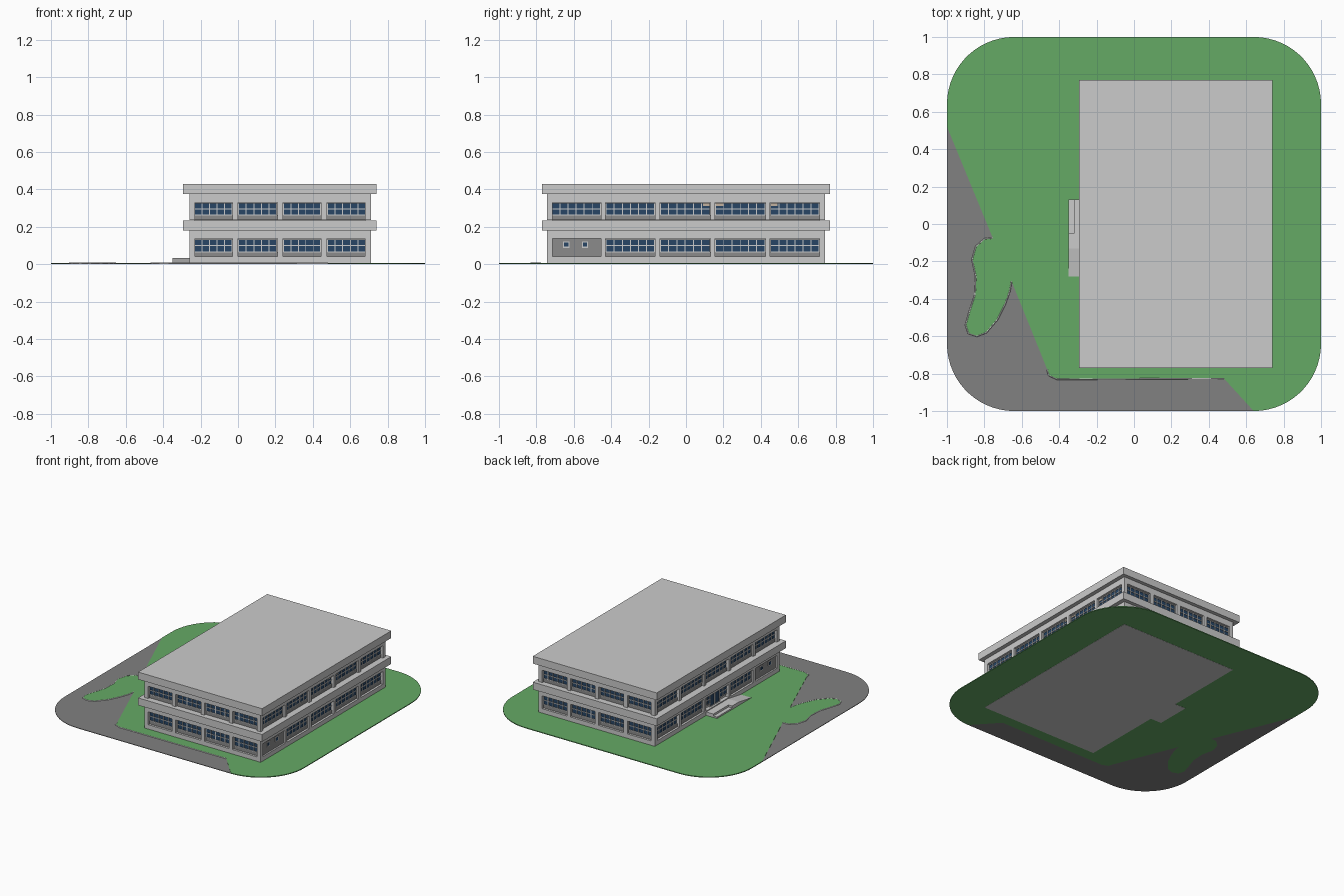
import bpy, bmesh, math

if "Cube" in bpy.data.objects:
    bpy.data.objects.remove(bpy.data.objects["Cube"])


def material(name, rgb):
    m = bpy.data.materials.new(name)
    m.diffuse_color = (*rgb, 1)
    m.use_nodes = True
    m.node_tree.nodes["Principled BSDF"].inputs["Base Color"].default_value = m.diffuse_color
    return m


GREEN = material("grass", (0.13, 0.40, 0.13))
ASPHALT = material("asphalt", (0.22, 0.22, 0.22))
GLASS = material("glass", (0.02, 0.06, 0.13))
DARK = material("panel", (0.26, 0.26, 0.26))
TAN = material("blind", (0.55, 0.45, 0.35))

parts = {}


def box(part, x0, x1, y0, y1, z0, z1):
    """Add a box to the mesh of a named part."""
    bm = parts.setdefault(part, bmesh.new())
    v = [bm.verts.new((x, y, z)) for z in (z0, z1)
         for x, y in ((x0, y0), (x1, y0), (x1, y1), (x0, y1))]
    for f in ((3, 2, 1, 0), (4, 5, 6, 7), (0, 1, 5, 4), (1, 2, 6, 5), (2, 3, 7, 6), (3, 0, 4, 7)):
        bm.faces.new([v[i] for i in f])


def side_box(part, side, u0, u1, d0, d1, z0, z1):
    """Box on a facade: u runs along the wall, d points outward from it."""
    if side in ("front", "back"):
        s, w = (-1, -0.743) if side == "front" else (1, 0.743)
        a, b = sorted((w + s * d0, w + s * d1))
        box(part, u0, u1, a, b, z0, z1)
    else:
        s, w = (-1, -0.26) if side == "left" else (1, 0.71)
        a, b = sorted((w + s * d0, w + s * d1))
        box(part, a, b, u0, u1, z0, z1)


def prism(name, pts, z0, z1, mat=None):
    """Extrude a flat outline upward."""
    bm = bmesh.new()
    f = bm.faces.new([bm.verts.new((x, y, z0)) for x, y in pts])
    top = bmesh.ops.extrude_face_region(bm, geom=[f], use_keep_orig=True)["geom"]
    bmesh.ops.translate(bm, vec=(0, 0, z1 - z0),
                        verts=[g for g in top if isinstance(g, bmesh.types.BMVert)])
    finish(name, bm, mat)


def finish(name, bm, mat=None):
    bmesh.ops.recalc_face_normals(bm, faces=bm.faces)
    me = bpy.data.meshes.new(name)
    bm.to_mesh(me)
    bm.free()
    ob = bpy.data.objects.new(name, me)
    bpy.context.collection.objects.link(ob)
    if mat:
        me.materials.append(mat)


def window(side, u0, u1, z0, z1, cols, rows):
    """Glazing with a frame and muntins."""
    side_box("window_glass", side, u0, u1, -0.03, -0.019, z0, z1)
    t = 0.0025
    for i in range(cols + 1):
        u = u0 + (u1 - u0) * i / cols
        side_box("window_frames", side, u - t, u + t, -0.025, -0.014, z0, z1)
    for j in range(rows + 1):
        z = z0 + (z1 - z0) * j / rows
        side_box("window_frames", side, u0, u1, -0.025, -0.0145, z - t, z + t)


# core and overhanging slabs
box("building_core", -0.232, 0.682, -0.715, 0.715, 0, 0.40)
box("floor_slab", -0.295, 0.74, -0.77, 0.77, 0.18, 0.235)
box("roof_slab", -0.295, 0.74, -0.77, 0.77, 0.375, 0.43)

# facades: walls, piers and window bays
BAYS = {"short": [(-0.235, -0.03), (0.0, 0.21), (0.24, 0.445), (0.475, 0.685)],
        "long": [(-0.72, -0.455), (-0.43, -0.165), (-0.14, 0.13), (0.155, 0.425), (0.45, 0.715)]}
for side in ("front", "back", "left", "right"):
    long = side in ("left", "right")
    bays = BAYS["long" if long else "short"]
    ends = (-0.743, 0.743) if long else (-0.26, 0.71)
    for floor, (base, sill, head, top) in enumerate(((0, 0.04, 0.137, 0.18),
                                                   (0.235, 0.237, 0.33, 0.375))):
        if sill - base > 0.01:
            side_box("wall_bands", side, *ends, -0.03, 0, base, sill)
        side_box("wall_bands", side, *ends, -0.03, 0, head, top)
        edges = [ends[0]] + [u for b in bays for u in b] + [ends[1]]
        for a, b in zip(edges[::2], edges[1::2]):
            side_box("piers", side, a, b, -0.03, 0, sill, head)
        for i, (a, b) in enumerate(bays):
            if floor == 0 and long and i == 0:
                # closed bay with two small windows
                side_box("closed_panels", side, a, b, -0.03, -0.012, sill, head)
                for c in (-0.64, -0.54):
                    side_box("small_frames", side, c - 0.017, c + 0.017, -0.02, -0.007, 0.088, 0.122)
                    side_box("window_glass", side, c - 0.011, c + 0.011, -0.02, -0.005, 0.094, 0.116)
            elif floor == 0 and side == "left" and i == 2:
                # glazed entrance between side windows
                window(side, a, -0.05, 0.066, head - 0.003, 2, 2)
                window(side, -0.05, 0.06, sill, head - 0.003, 2, 1)
                window(side, 0.06, b, 0.066, head - 0.003, 2, 2)
            else:
                side_box("sill_panels", side, a, b, -0.03, -0.016, sill, sill + 0.026)
                window(side, a + 0.003, b - 0.003, sill + 0.026, head - 0.004, 6 if long else 5, 2)

# blinds in a few upper windows
for a, b in ((0.09, 0.125), (0.16, 0.20), (0.455, 0.49)):
    side_box("blinds", "right", a, b, -0.02, -0.0165, 0.312, 0.324)

# entrance landing, steps and ramp
box("entrance_steps", -0.32, -0.23, -0.13, 0.13, 0, 0.033)
box("entrance_steps", -0.35, -0.32, -0.05, 0.13, 0, 0.018)
box("entrance_steps", -0.35, -0.32, -0.13, -0.05, 0, 0.033)
bm = bmesh.new()
ends = [[bm.verts.new((x, y, z)) for y, z in ((-0.28, 0.003), (-0.13, 0.003), (-0.13, 0.033), (-0.28, 0.008))]
        for x in (-0.35, -0.25)]
for e in ends:
    bm.faces.new(e)
for i in range(4):
    j = (i + 1) % 4
    bm.faces.new((ends[0][i], ends[0][j], ends[1][j], ends[1][i]))
finish("entrance_ramp", bm)

MATS = {"window_glass": GLASS, "closed_panels": DARK, "sill_panels": DARK, "blinds": TAN}
for name, bm in parts.items():
    finish(name, bm, MATS.get(name))


# ground: rounded square split into lawn and asphalt
def corner(sx, sy, start):
    r = 0.36
    return [(sx * (1 - r) + r * math.cos(math.radians(start + a)),
             sy * (1 - r) + r * math.sin(math.radians(start + a))) for a in range(0, 91, 6)]


bed = [(-0.755, -0.075), (-0.80, -0.08), (-0.845, -0.12), (-0.865, -0.19), (-0.845, -0.28),
       (-0.85, -0.38), (-0.88, -0.47), (-0.90, -0.54), (-0.885, -0.585), (-0.84, -0.60),
       (-0.79, -0.58), (-0.73, -0.51), (-0.69, -0.43), (-0.665, -0.36), (-0.655, -0.305)]
edge = [(-0.465, -0.775), (-0.455, -0.81), (-0.41, -0.83), (0.48, -0.825)]
border = [(-1, 0.52)] + bed + edge + [(0.64, -1)]
prism("asphalt", border + corner(-1, -1, 180)[::-1], 0.001, 0.005, ASPHALT)
prism("lawn", border + corner(1, -1, 270)[1:] + corner(1, 1, 0) + corner(-1, 1, 90), 0.001, 0.007, GREEN)

# pale kerbs along the lawn
for name, pts in (("bed_kerb", bed), ("lawn_kerb", edge)):
    cu = bpy.data.curves.new(name, "CURVE")
    cu.dimensions = "3D"
    cu.bevel_depth = 0.004
    cu.bevel_resolution = 1
    sp = cu.splines.new("POLY")
    sp.points.add(len(pts) - 1)
    for p, (x, y) in zip(sp.points, pts):
        p.co = (x, y, 0.005, 1)
    bpy.context.collection.objects.link(bpy.data.objects.new(name, cu))
